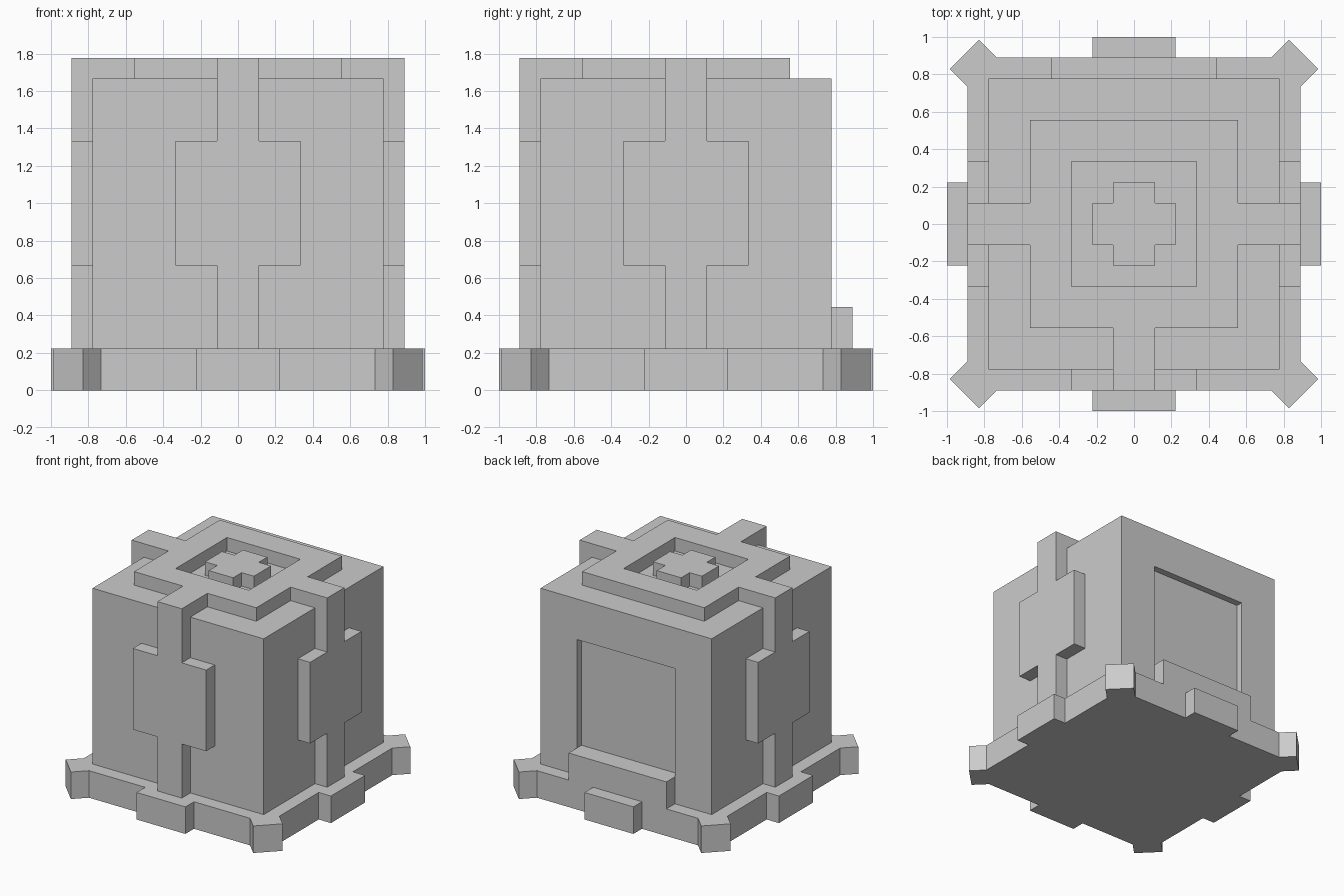
import bpy, bmesh
from math import radians
from mathutils import Matrix, Vector

if "Cube" in bpy.data.objects:
    bpy.data.objects.remove(bpy.data.objects["Cube"])

U = 1 / 9  # the model sits on a grid of ninths


def prism(name, loops, lo, hi, matrix=Matrix()):
    """Fill 2D outlines (later loops are holes) and extrude from lo to hi."""
    bm = bmesh.new()
    for loop in loops:
        vs = [bm.verts.new((x, y, lo)) for x, y in loop]
        for a, b in zip(vs, vs[1:] + vs[:1]):
            bm.edges.new((a, b))
    bmesh.ops.triangle_fill(bm, edges=bm.edges[:], use_beauty=True)
    ext = bmesh.ops.extrude_face_region(bm, geom=bm.faces[:], use_keep_orig=True)
    top = [g for g in ext["geom"] if isinstance(g, bmesh.types.BMVert)]
    bmesh.ops.translate(bm, verts=top, vec=(0, 0, hi - lo))
    bm.transform(matrix)
    bmesh.ops.recalc_face_normals(bm, faces=bm.faces[:])
    mesh = bpy.data.meshes.new(name)
    bm.to_mesh(mesh)
    bm.free()
    ob = bpy.data.objects.new(name, mesh)
    bpy.context.collection.objects.link(ob)
    return ob


def rect(x0, x1, y0, y1):
    return [(x0, y0), (x1, y0), (x1, y1), (x0, y1)]


def box(name, x, y, z):
    return prism(name, [rect(*x, *y)], *z)


# Base slab: one side tab and one diagonal corner foot, repeated four times
w, c, h = 8 * U, 0.8287, 0.1571
t = c - (c + h - w)
side = [(-2 * U, -w), (-2 * U, -1), (2 * U, -1), (2 * U, -w),
        (t - (c - t) + h - h + (c - t), -w), (c, -c - h), (c + h, -c), (w, -t)]
outline = []
for k in range(4):
    turn = Matrix.Rotation(radians(90 * k), 2)
    outline += [tuple(turn @ Vector(p)) for p in side]
prism("base_slab", [outline], 0, 2 * U)

# Main block with a shallow recess in the back
block = box("main_block", (-7 * U, 7 * U), (-7 * U, 7 * U), (2 * U, 15 * U))
cutter = box("recess_cutter", (-4 * U, 4 * U), (6.5 * U, 8 * U), (4 * U, 12 * U))
cutter.hide_render = True
cut = block.modifiers.new("recess", "BOOLEAN")
cut.operation, cut.solver, cut.object = "DIFFERENCE", "EXACT", cutter
bpy.context.view_layer.objects.active = block
bpy.ops.object.modifier_apply(modifier=cut.name)
bpy.data.objects.remove(cutter)

# Ledge below the recess
box("back_ledge", (-4 * U, 4 * U), (7 * U, 8 * U), (2 * U, 4 * U))

# Raised strap with a square plate on the front, right and left
half = [(1, 2), (1, 6), (3, 6), (3, 12), (1, 12), (1, 16)]
strap = [(x * U, z * U) for x, z in half]
strap += [(-x, z) for x, z in reversed(strap)]
for name, angle in (("front", 0), ("right", 90), ("left", -90)):
    m = Matrix.Rotation(radians(angle), 4, "Z") @ Matrix.Rotation(radians(90), 4, "X")
    prism(name + "_strap", [strap], 7 * U, 8 * U, m)

# Square frame on top, with arms running to the three straps
half = [(1, -7), (1, -5), (5, -5), (5, -1), (7, -1), (7, 1), (5, 1), (5, 5)]
frame = [(x * U, y * U) for x, y in half]
frame += [(-x, y) for x, y in reversed(frame)]
prism("top_frame", [frame, rect(-3 * U, 3 * U, -3 * U, 3 * U)], 15 * U, 16 * U)

# Small cross inside the frame
arm = [(-1, -1), (-1, -2), (1, -2)]
cross = []
for k in range(4):
    turn = Matrix.Rotation(radians(90 * k), 2)
    cross += [tuple(turn @ Vector(p) * U) for p in arm]
prism("top_cross", [cross], 15 * U, 16 * U)
